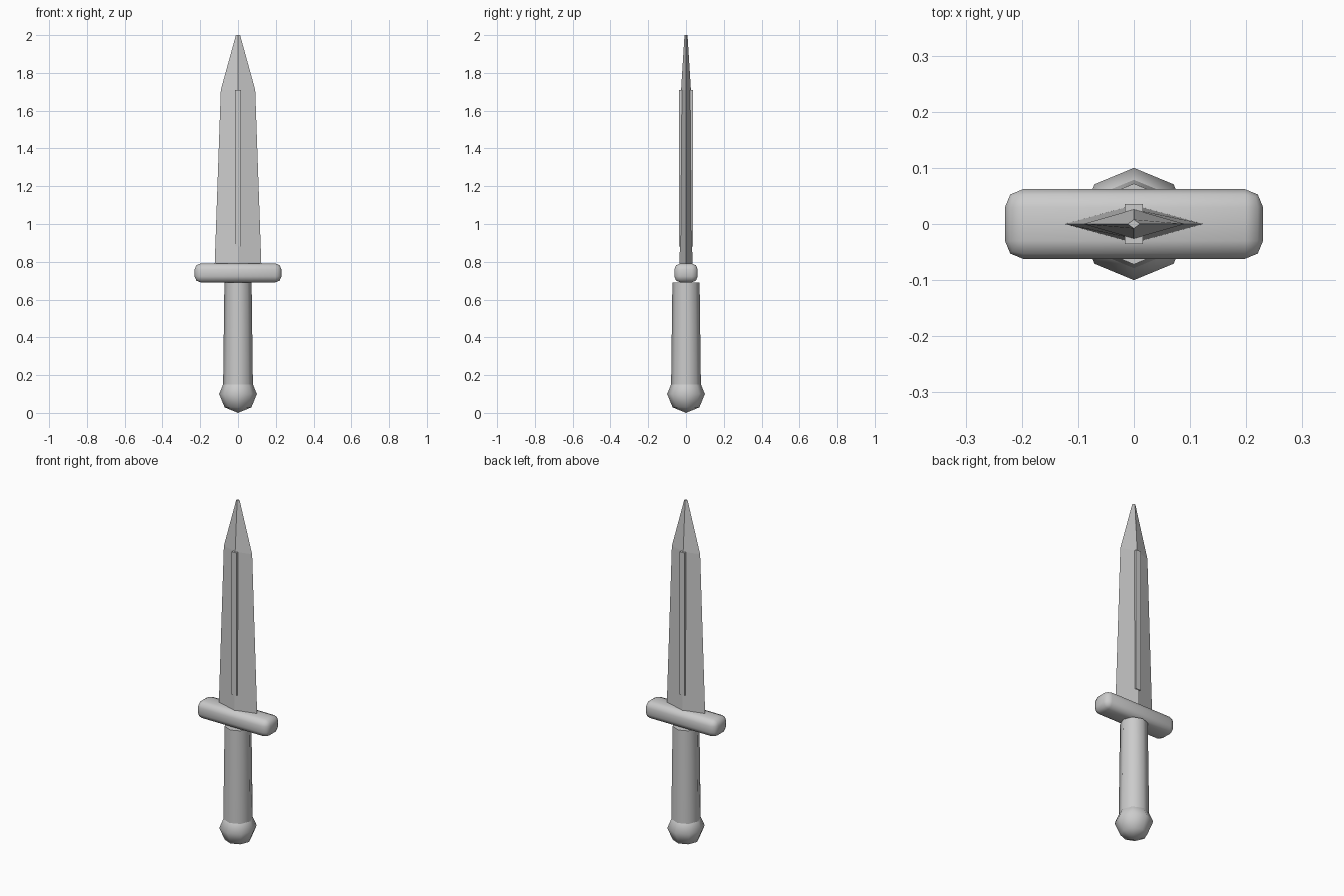
import bpy
import bmesh
import math

cube = bpy.data.objects.get("Cube")
if cube:
    bpy.data.objects.remove(cube, do_unlink=True)

steel = bpy.data.materials.new("light grey")
steel.use_nodes = True
GREY = (0.6, 0.6, 0.6, 1)
steel.diffuse_color = GREY
steel.node_tree.nodes["Principled BSDF"].inputs["Base Color"].default_value = GREY


def finish(obj, name, angle=None):
    """Name and colour a part, smoothing it below the given edge angle."""
    obj.name = obj.data.name = name
    obj.data.materials.append(steel)
    if angle:
        bpy.ops.object.select_all(action="DESELECT")
        obj.select_set(True)
        bpy.context.view_layer.objects.active = obj
        bpy.ops.object.shade_smooth_by_angle(angle=math.radians(angle))
    return obj


def box(name, size, z, angle=None, bevel=0):
    """Centred box at height z, optionally with rounded edges."""
    bpy.ops.mesh.primitive_cube_add(size=1, location=(0, 0, z))
    obj = bpy.context.object
    obj.scale = size
    bpy.ops.object.transform_apply(location=False, rotation=False, scale=True)
    if bevel:
        mod = obj.modifiers.new("rounded edges", "BEVEL")
        mod.width = bevel
        mod.segments = 2
        bpy.ops.object.modifier_apply(modifier=mod.name)
    return finish(obj, name, angle)


# Blade: diamond sections (height, half width, half thickness) joined upwards
sections = [(0.74, 0.125, 0.034), (1.71, 0.091, 0.026), (2.0, 0.011, 0.008)]
bm = bmesh.new()
rings = [[bm.verts.new(p) for p in ((w, 0, z), (0, t, z), (-w, 0, z), (0, -t, z))]
         for z, w, t in sections]
for low, high in zip(rings, rings[1:]):
    for i in range(4):
        j = (i + 1) % 4
        bm.faces.new((low[i], low[j], high[j], high[i]))
bm.faces.new(rings[0][::-1])
bm.faces.new(rings[-1])
mesh = bpy.data.meshes.new("blade")
bm.to_mesh(mesh)
bm.free()
blade = bpy.data.objects.new("blade", mesh)
bpy.context.collection.objects.link(blade)
finish(blade, "blade")

# Raised rib running through both blade faces
box("blade_rib", (0.032, 0.072, 0.83), 1.295)

# Rounded crossguard
box("crossguard", (0.46, 0.124, 0.1), 0.741, angle=60, bevel=0.032)

# Eight-sided grip, slightly wider at the bottom
bpy.ops.mesh.primitive_cone_add(vertices=8, radius1=0.079, radius2=0.072,
                                depth=0.56, location=(0, 0, 0.41))
finish(bpy.context.object, "grip", 60)

# Faceted ball pommel
bpy.ops.mesh.primitive_uv_sphere_add(segments=8, ring_count=4, radius=0.1,
                                     location=(0, 0, 0.1))
finish(bpy.context.object, "pommel", 60)
